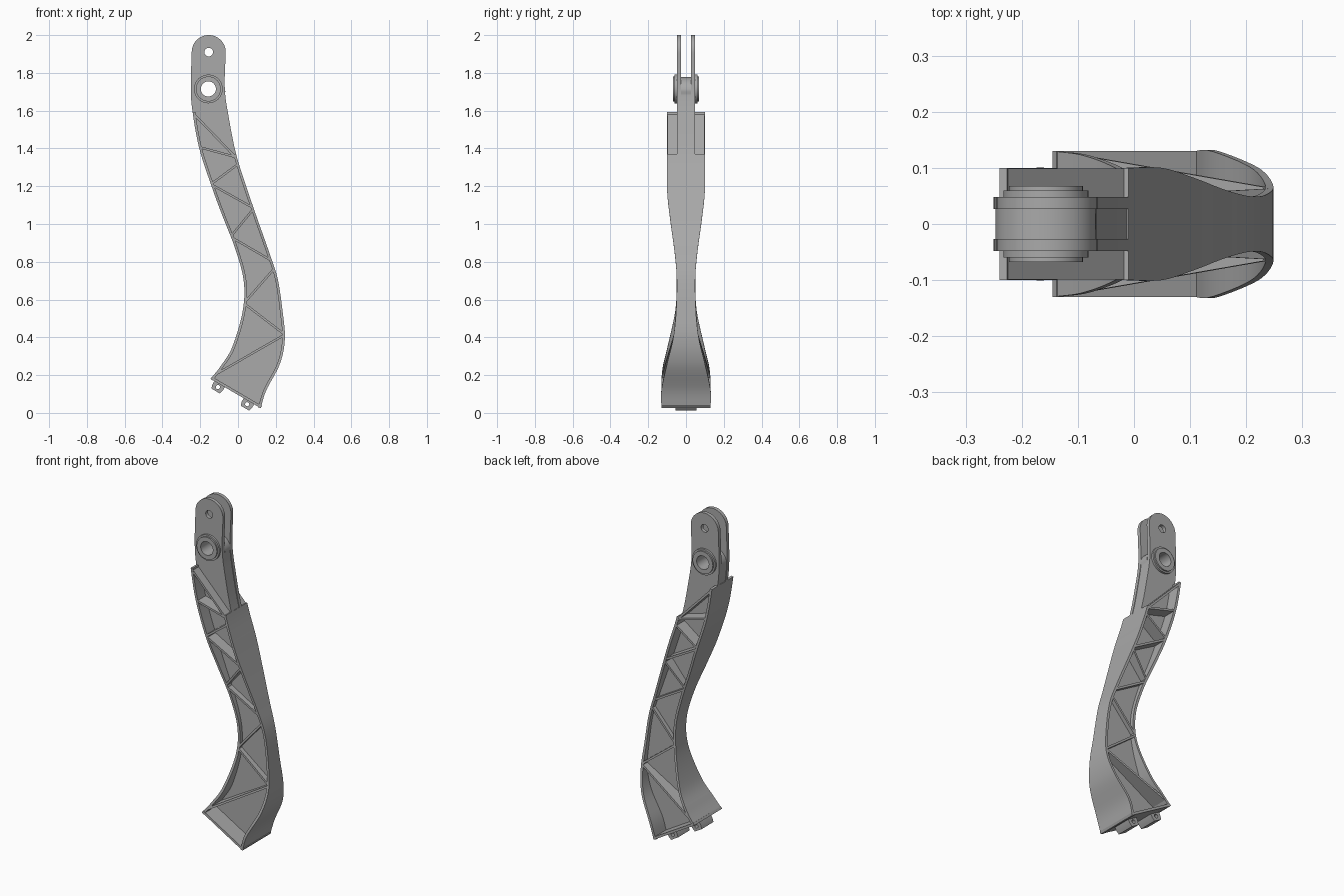
import bpy, bmesh
from math import cos, sin, pi, atan2
from mathutils import Vector

cube = bpy.data.objects.get("Cube")
if cube:
    bpy.data.objects.remove(cube, do_unlink=True)

grey = bpy.data.materials.new("satin grey")
grey.use_nodes = True
grey.diffuse_color = (0.4, 0.4, 0.4, 1)
grey.node_tree.nodes["Principled BSDF"].inputs["Base Color"].default_value = (0.4, 0.4, 0.4, 1)


def add_object(name, mesh):
    obj = bpy.data.objects.new(name, mesh)
    bpy.context.collection.objects.link(obj)
    mesh.materials.clear()
    mesh.materials.append(grey)
    bpy.ops.object.select_all(action="DESELECT")
    obj.select_set(True)
    bpy.context.view_layer.objects.active = obj
    bpy.ops.object.shade_smooth_by_angle(angle=0.5)
    return obj


def smooth_path(knots, steps=8):
    """Catmull-Rom curve through (x, z, half width) knots."""
    k = [Vector(p) for p in knots]
    k = [2 * k[0] - k[1]] + k + [2 * k[-1] - k[-2]]
    out = []
    for a, b, c, d in zip(k, k[1:], k[2:], k[3:]):
        for i in range(steps):
            t = i / steps
            out.append(0.5 * (2 * b + (c - a) * t + (2 * a - 5 * b + 4 * c - d) * t * t
                              + (3 * b - a - 3 * c + d) * t ** 3))
    return out + [k[-2]]


def at(path, z):
    for a, b in zip(path, path[1:]):
        if a.y <= z <= b.y:
            return a.lerp(b, (z - a.y) / (b.y - a.y))
    return path[0] if z < path[0].y else path[-1]


def section(path, low, high):
    return [at(path, low)] + [p for p in path if low < p.y < high] + [at(path, high)]


def strip(name, path, t0, t1):
    """Bar along a path, as wide as the path says, between two offsets."""
    bm = bmesh.new()
    rings = []
    for i, p in enumerate(path):
        d = (path[min(i + 1, len(path) - 1)] - path[max(i - 1, 0)]).xy.normalized()
        n = Vector((d.y, -d.x))
        rings.append([bm.verts.new((p.x + n.x * t, s * p.z, p.y + n.y * t))
                      for t, s in ((t0, -1), (t1, -1), (t1, 1), (t0, 1))])
    for a, b in zip(rings, rings[1:]):
        for j in range(4):
            k = (j + 1) % 4
            bm.faces.new((a[j], a[k], b[k], b[j]))
    bm.faces.new(rings[0])
    bm.faces.new(rings[-1])
    bmesh.ops.recalc_face_normals(bm, faces=bm.faces)
    mesh = bpy.data.meshes.new(name)
    bm.to_mesh(mesh)
    bm.free()
    return add_object(name, mesh)


def prism(name, loops, y0, y1):
    """Outline in x and z, with holes, extruded from y0 to y1."""
    cu = bpy.data.curves.new(name, "CURVE")
    cu.dimensions = "2D"
    cu.fill_mode = "BOTH"
    cu.extrude = (y1 - y0) / 2
    for loop in loops:
        sp = cu.splines.new("POLY")
        sp.points.add(len(loop) - 1)
        for q, p in zip(sp.points, loop):
            q.co = (p[0], p[1], 0, 1)
        sp.use_cyclic_u = True
    tmp = bpy.data.objects.new("outline", cu)
    bpy.context.collection.objects.link(tmp)
    graph = bpy.context.evaluated_depsgraph_get()
    mesh = bpy.data.meshes.new_from_object(tmp.evaluated_get(graph))
    bpy.data.objects.remove(tmp, do_unlink=True)
    for v in mesh.vertices:
        x, y, z = v.co
        v.co = (x, (y0 + y1) / 2 - z, y)
    return add_object(name, mesh)


def arc(cx, cz, rx, rz, a0=0, a1=2 * pi, n=32):
    return [(cx + rx * cos(a0 + (a1 - a0) * i / n), cz + rz * sin(a0 + (a1 - a0) * i / n))
            for i in range(n if a1 - a0 > 6 else n + 1)]


# Edge curves of the arm: x, z, half width
left = smooth_path([(-.145, .18, .13), (-.09, .25, .122), (-.03, .35, .098), (.025, .54, .057),
                    (.03, .7, .049), (-.015, .87, .056), (-.085, 1.05, .078), (-.14, 1.2, .098),
                    (-.205, 1.4, .1), (-.24, 1.59, .1), (-.25, 1.72, .1), (-.245, 1.91, .1)])
right = smooth_path([(.12, .025, .13), (.15, .12, .13), (.222, .26, .1), (.248, .39, .069),
                     (.237, .53, .053), (.21, .71, .049), (.165, .85, .06), (.105, 1.02, .083),
                     (.05, 1.18, .1), (-.01, 1.37, .1), (-.05, 1.57, .1), (-.07, 1.72, .1),
                     (-.065, 1.91, .1)])
T = 0.014
px, pz = -0.157, 1.715
bore = arc(px, pz, .04, .04)

# Flanges, base plate and central web
strip("left_flange", section(left, .18, 1.59), 0, T)
strip("right_flange", section(right, .025, 1.37), -T, 0)
strip("base_plate", [left[0], right[0]], -T, 0)
head = arc(px, 1.70, .09, .078, 0, pi, 16)
web = [(p.x - .003, p.y) for p in section(right, .035, 1.69)] + head
web += [(p.x + .003, p.y) for p in reversed(section(left, .185, 1.69))]
prism("web", [web, bore], -.027, .027)

# Zigzag ribs from a height on the left edge to one on the right edge
ribs = [(1.578, 1.355), (1.405, 1.355), (1.215, 1.315), (1.205, 1.09), (.94, 1.075),
        (.925, .81), (.59, .76), (.575, .42), (.205, .41)]
for i, (zl, zr) in enumerate(ribs):
    a, b = at(left, zl), at(right, zr)
    strip(f"rib_{i + 1}", [a + Vector((.008, 0, -.001)), b + Vector((-.008, 0, -.001))], -.006, .006)

# Fork plates at the top
cheek = [(p.x, p.y) for p in section(right, 1.36, 1.90)]
cheek += arc(-.155, 1.91, .09, .09, 0, pi, 24)
cheek += [(p.x, p.y) for p in reversed(section(left, 1.575, 1.90))]
for side, y0, y1 in (("front", -.048, -.027), ("back", .027, .048)):
    prism(f"{side}_fork_plate", [cheek, bore, arc(-.155, 1.91, .023, .023, n=24)], y0, y1)

# Bushing with stepped rims
for side, s in (("front", -1), ("back", 1)):
    for part, r, a, b in (("collar", .076, .046, .06), ("rim", .066, .058, .068)):
        prism(f"{side}_bushing_{part}", [arc(px, pz, r, r, n=40), bore], min(s * a, s * b), max(s * a, s * b))

# Drilled lugs below the base plate
along = (right[0] - left[0]).xy.normalized()
down = Vector((along.y, -along.x))
for side, t in (("left", .055), ("right", .235)):
    top = left[0].xy + along * t
    box = [top + along * u + down * v for u, v in ((-.032, -.004), (.032, -.004), (.032, .02),
                                                   (.026, .042), (-.026, .042), (-.032, .02))]
    c = top + down * .018
    prism(f"{side}_lug", [box, arc(c.x, c.y, .011, .011, n=16)], -.055, .055)
